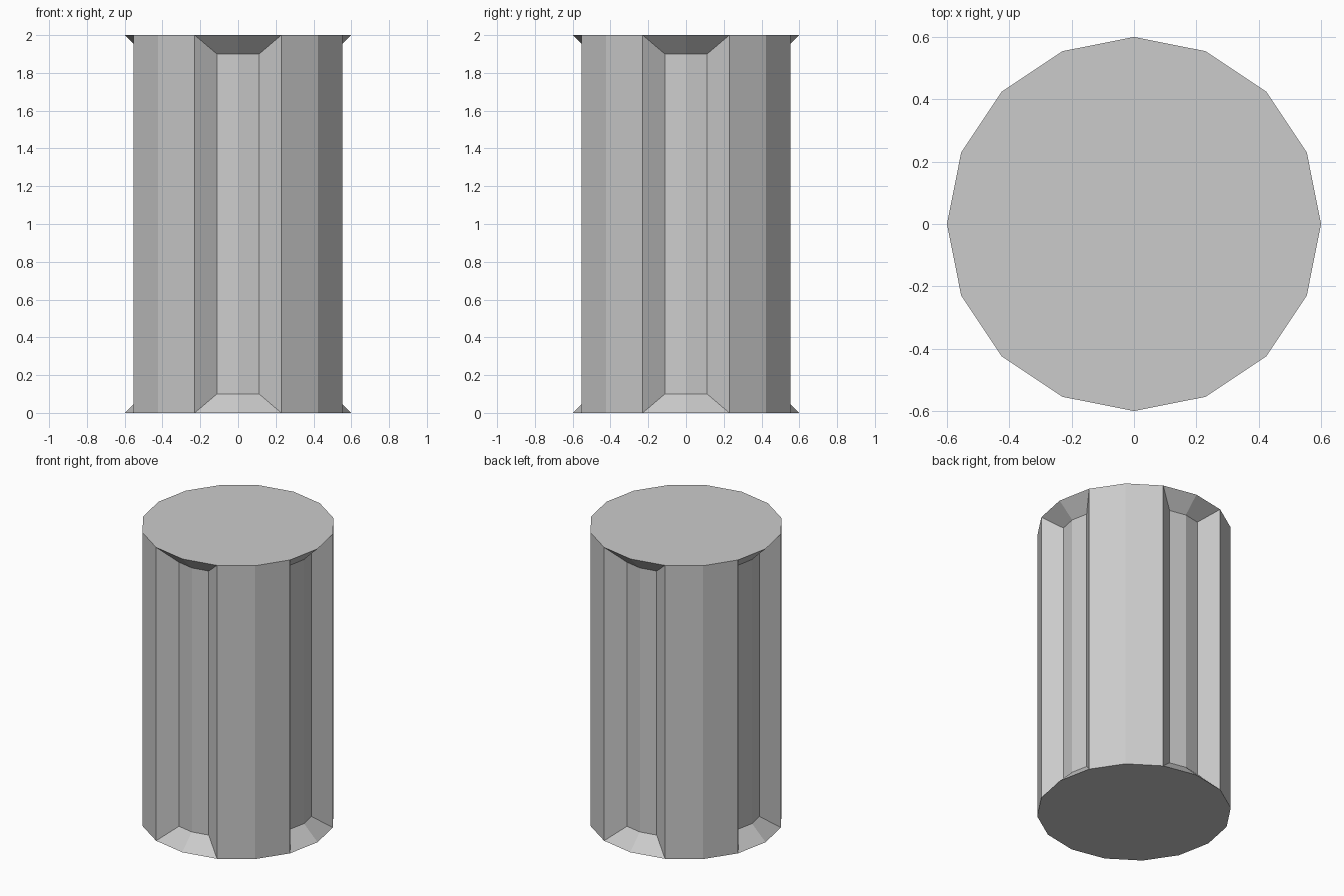
import bpy, bmesh
from mathutils import Matrix

if "Cube" in bpy.data.objects:
    bpy.data.objects.remove(bpy.data.objects["Cube"])

# Column: 16-sided drum standing on z = 0
bm = bmesh.new()
bmesh.ops.create_cone(bm, cap_ends=True, cap_tris=False, segments=16,
                      radius1=0.6, radius2=0.6, depth=2.0,
                      matrix=Matrix.Translation((0, 0, 1)))
bm.normal_update()

# Recessed panels: the pair of faces either side of each axis, sunk inward
panels = [f for f in bm.faces if max(abs(f.normal.x), abs(f.normal.y)) > 0.9]
bmesh.ops.inset_region(bm, faces=panels, thickness=0.1, depth=-0.1,
                       use_boundary=True, use_even_offset=True)
bmesh.ops.recalc_face_normals(bm, faces=bm.faces)

mesh = bpy.data.meshes.new("column")
bm.to_mesh(mesh)
bm.free()
bpy.context.collection.objects.link(bpy.data.objects.new("column", mesh))
